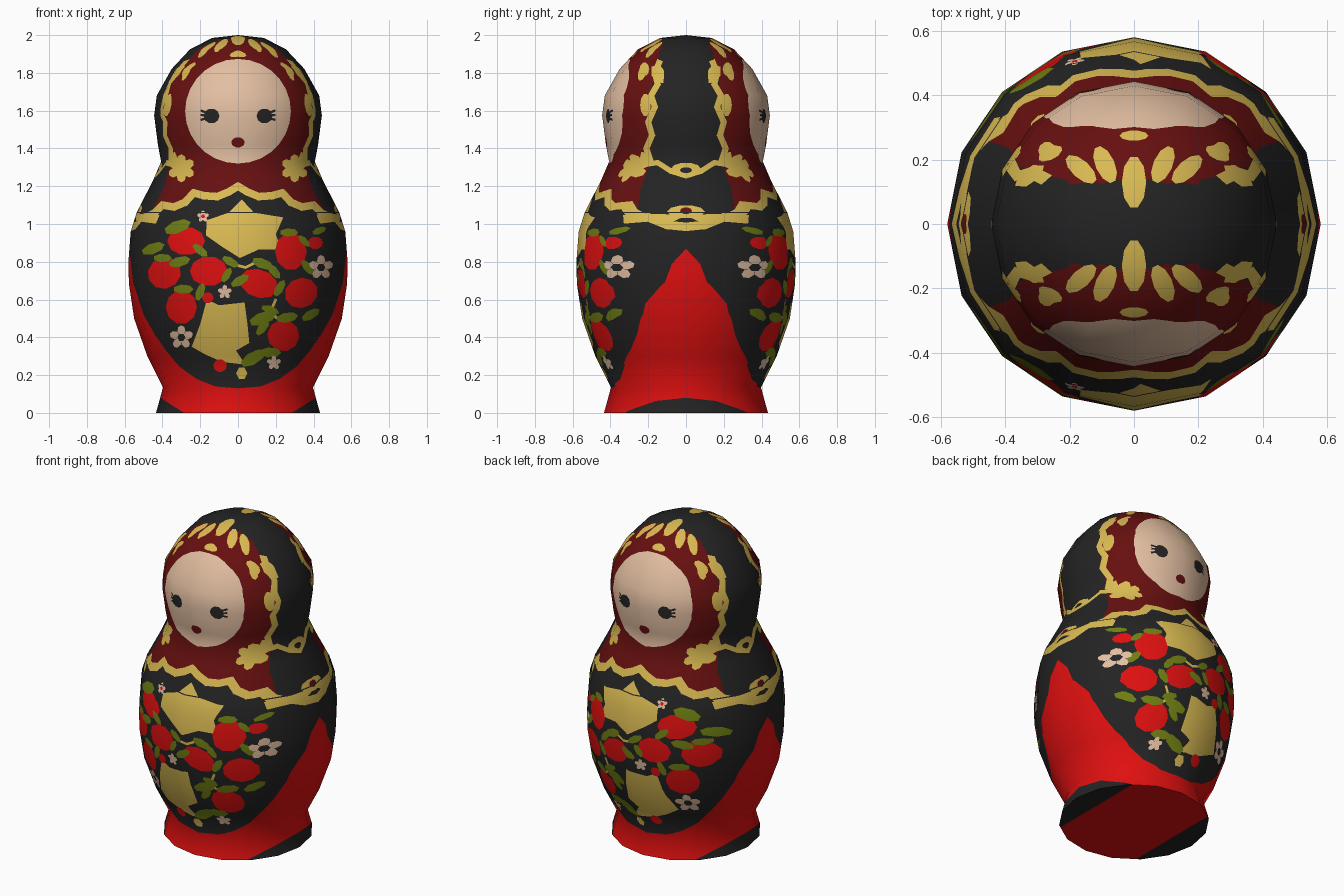
import bpy, bmesh, math
from mathutils import Vector
from mathutils.geometry import tessellate_polygon

if "Cube" in bpy.data.objects:
    bpy.data.objects.remove(bpy.data.objects["Cube"])

COLOURS = {"charcoal": (.017, .017, .017), "red": (.74, .005, .005), "maroon": (.135, .005, .005),
           "gold": (.70, .49, .085), "skin": (.76, .515, .355), "green": (.16, .21, .006)}
NAMES = list(COLOURS)
mats = []
for name, rgb in COLOURS.items():
    m = bpy.data.materials.new(name)
    m.diffuse_color = (*rgb, 1)
    m.use_nodes = True
    m.node_tree.nodes["Principled BSDF"].inputs["Base Color"].default_value = m.diffuse_color
    mats.append(m)

# Turned profile (radius, height), split at the seam where the doll opens
SEAM = 1.06
LOWER = [(.434, 0), (.397, .135), (.48, .30), (.55, .50), (.577, .68), (.581, .79), (.568, .96), (.537, SEAM)]
UPPER = [(.537, SEAM), (.45, 1.23), (.407, 1.33), (.424, 1.42), (.444, 1.575), (.43, 1.68),
         (.352, 1.82), (.254, 1.925), (.137, 1.985), (0, 2)]


def lathe(profile):
    """Spin a profile into a 16-sided shell."""
    bm = bmesh.new()
    vs = [bm.verts.new((r, 0, z)) for r, z in profile]
    es = [bm.edges.new(p) for p in zip(vs, vs[1:])]
    bmesh.ops.spin(bm, geom=vs + es, axis=(0, 0, 1), cent=(0, 0, 0), steps=16, angle=math.tau)
    bmesh.ops.remove_doubles(bm, verts=bm.verts[:], dist=1e-4)
    bmesh.ops.recalc_face_normals(bm, faces=bm.faces[:])
    return bm


shells = {"lower_half": lathe([(0, 0)] + LOWER), "upper_half": lathe(UPPER)}
AXES = {"front": (0, 2), "side": (1, 2), "top": (0, 1)}


def cut_convex(pts, colour, view):
    """Knife a convex outline straight through the shells and colour the faces inside it."""
    i, j = AXES[view]
    us, vs = [p[0] for p in pts], [p[1] for p in pts]
    u0, u1, v0, v1 = min(us), max(us), min(vs), max(vs)

    def overlaps(f):
        c = f.calc_center_bounds()
        if not (u0 - .25 < c[i] < u1 + .25 and v0 - .25 < c[j] < v1 + .25):
            return False
        fu, fv = [v.co[i] for v in f.verts], [v.co[j] for v in f.verts]
        return max(fu) > u0 and min(fu) < u1 and max(fv) > v0 and min(fv) < v1

    for part, bm in shells.items():
        if view == "top" and part == "lower_half":
            continue
        faces = [f for f in bm.faces if overlaps(f)]
        for a, b in zip(pts, pts[1:] + pts[:1]):
            if not faces:
                break
            co, no = Vector((0, 0, 0)), Vector((0, 0, 0))
            co[i], co[j] = a
            no[i], no[j] = a[1] - b[1], b[0] - a[0]
            if no.length < 1e-6:
                continue
            no.normalize()
            geom = list({v for f in faces for v in f.verts}) + list({e for f in faces for e in f.edges}) + faces
            res = bmesh.ops.bisect_plane(bm, geom=geom, dist=1e-5, plane_co=co, plane_no=no)
            faces = [f for f in res["geom"] if isinstance(f, bmesh.types.BMFace)
                     and (f.calc_center_median() - co).dot(no) > 0]
        for f in faces:
            f.material_index = NAMES.index(colour)


def paint(pts, colour, view="front"):
    """Paint any outline; hollow outlines are split into triangles first."""
    pts = [tuple(p) for p in pts]
    n = len(pts)
    if sum(pts[k - 1][0] * pts[k][1] - pts[k][0] * pts[k - 1][1] for k in range(n)) < 0:
        pts.reverse()
    turn = [(pts[k - 1][0] - pts[k - 2][0]) * (pts[k][1] - pts[k - 1][1])
            - (pts[k - 1][1] - pts[k - 2][1]) * (pts[k][0] - pts[k - 1][0]) for k in range(n)]
    if min(turn) >= -1e-9:
        cut_convex(pts, colour, view)
    else:
        for tri in tessellate_polygon([[Vector((*p, 0)) for p in pts]]):
            paint([pts[k] for k in tri], colour, view)


def blob(x, z, rx, rz, colour, deg=0, view="front", n=10):
    c, s = math.cos(math.radians(deg)), math.sin(math.radians(deg))
    ring = [(rx * math.cos(math.tau * k / n), rz * math.sin(math.tau * k / n)) for k in range(n)]
    paint([(x + a * c - b * s, z + a * s + b * c) for a, b in ring], colour, view)


def stroke(pts, width, colour, view="front"):
    for a, b in zip(pts, pts[1:]):
        a, b = Vector(a), Vector(b)
        d = (b - a).normalized()
        s = Vector((-d.y, d.x)) * width / 2
        a, b = a - d * width * .25, b + d * width * .25
        paint([a - s, b - s, b + s, a + s], colour, view)


def flower(x, z, r, colour, centre, petals=5):
    for k in range(petals):
        a = math.tau * k / petals + math.pi / 2
        blob(x + r * .62 * math.cos(a), z + r * .62 * math.sin(a), r * .45, r * .36, colour, math.degrees(a), n=7)
    blob(x, z, r * .36, r * .36, centre, n=6)


def mirrored(half):
    """Full outline from the right half, which starts and ends on the centre line."""
    return half + [(-x, z) for x, z in reversed(half) if x > 0]


# Red skirt around the dark apron oval, and the dark corners of the foot
paint([(-.7, -.1), (.7, -.1), (.7, .886), (-.7, .886)], "red")
APRON = [(0, .13), (.12, .14), (.22, .18), (.31, .245), (.385, .335), (.44, .415), (.50, .52),
         (.555, .69), (.577, .886), (.6, 1.0), (0, 1.0)]
paint(mirrored(APRON), "charcoal")
for s in (-1, 1):
    paint([(s * .285, -.02), (s * .285, 0), (s * .42, .085), (s * .6, .085), (s * .6, -.02)], "charcoal")

# Maroon headscarf with a scalloped gold hem
HEM = [(0, 1.20), (.05, 1.17), (.11, 1.145), (.18, 1.15), (.235, 1.165), (.28, 1.115), (.34, 1.09),
       (.40, 1.10), (.44, 1.06), (.49, 1.035), (.53, 1.03)]
HOOD = [(.45, 1.08), (.39, 1.2), (.355, 1.33), (.385, 1.45), (.40, 1.6), (.36, 1.72), (.30, 1.83),
        (.2, 1.933), (.1, 1.972), (0, 1.985)]
paint(mirrored(HEM[:9] + HOOD), "maroon")
for s in (-1, 1):
    stroke([(s * x, z) for x, z in HEM], .04, "gold")

# Gold trim along the hood edge, on both sides of each ear
EDGE = [(.14, 1.86), (.165, 1.80), (.15, 1.74), (.185, 1.68), (.165, 1.62), (.20, 1.54), (.18, 1.47), (.21, 1.40),
        (.19, 1.34)]
for s in (-1, 1):
    stroke([(s * y, z) for y, z in EDGE], .032, "gold", "side")
    blob(s * .215, 1.63, .028, .06, "gold", view="side")
    blob(s * .22, 1.82, .026, .036, "gold", view="side")
    stroke([(s * .26, 1.31), (s * .15, 1.325), (s * .08, 1.28), (0, 1.255)], .028, "gold", "side")
    stroke([(s * .32, 1.025), (s * .2, 1.035), (s * .1, .995), (0, .985)], .045, "gold", "side")
# Gold side flowers at the neck and shoulder
blob(0, 1.29, .08, .036, "gold", view="side")
blob(0, 1.285, .032, .016, "charcoal", view="side")
blob(0, 1.065, .10, .035, "gold", view="side")
blob(0, 1.07, .032, .018, "maroon", view="side")

# Fan of gold petals on the crown, front and back
for t in (-1, 1):
    blob(0, t * .13, .038, .082, "gold", view="top")
    blob(0, t * .275, .045, .016, "gold", view="top")
    for s in (-1, 1):
        blob(s * .09, t * .185, .03, .062, "gold", s * t * -24, "top")
        blob(s * .165, t * .17, .028, .06, "gold", s * t * -48, "top")
        blob(s * .27, t * .228, .028, .028, "gold", view="top")
        blob(s * .325, t * .15, .055, .025, "gold", s * t * -35, "top", 6)

# Face, eyes with lashes, mouth
blob(0, 1.597, .28, .277, "skin", n=28)
for s in (-1, 1):
    blob(s * .14, 1.572, .042, .04, "charcoal")
    for dz in (-.02, .005, .028):
        stroke([(s * .165, 1.572 + dz * .6), (s * .195, 1.572 + dz)], .012, "charcoal")
    # Gold shoulder sprays
    flower(s * .30, 1.295, .07, "gold", "gold", 6)
    stroke([(s * .33, 1.33), (s * .345, 1.37)], .03, "gold")
blob(0, 1.432, .036, .027, "maroon")

# Apron: gold blossoms
paint([(.02, 1.13), (.085, 1.06), (.24, 1.035), (.20, .945), (.23, .865), (.11, .865), (.01, .82),
       (-.085, .88), (-.17, .94), (-.165, 1.02), (-.05, 1.06)], "gold")
paint([(-.165, .60), (-.1, .57), (.035, .585), (.05, .47), (.06, .37), (-.01, .33), (.04, .255),
       (-.085, .27), (-.175, .31), (-.245, .35), (-.2, .47)], "gold")
blob(.02, .21, .03, .035, "gold", n=6)
stroke([(-.04, .79), (.04, .77), (.10, .80)], .015, "gold")
stroke([(.20, .60), (.17, .53), (.21, .50)], .015, "gold")

# Apron: strawberries
for x, z, rx, rz, deg in [(-.275, .91, .10, .076, 0), (-.39, .74, .09, .083, 25), (-.155, .75, .10, .08, 0),
                          (-.30, .56, .083, .09, 0), (.28, .855, .085, .10, 0), (.11, .685, .105, .075, -20),
                          (.335, .635, .09, .08, 20), (.24, .41, .085, .085, 30), (-.095, .25, .036, .034, 0),
                          (.41, .90, .04, .034, 0), (-.16, .61, .03, .03, 0)]:
    blob(x, z, rx, rz, "red", deg)

# Apron: leaves
for x, z, r, deg in [(-.45, .87, .065, 20), (-.32, .985, .075, 20), (-.20, .86, .05, -40), (-.31, .80, .06, 15),
                     (-.40, .82, .05, 0), (-.04, .80, .05, -30), (-.06, .73, .045, 60), (.01, .70, .055, 30),
                     (.13, .79, .06, -20), (.19, .75, .05, -50), (.37, .77, .05, -50), (.27, .955, .05, 0),
                     (.22, .66, .05, 60), (.13, .50, .075, 20), (.17, .545, .05, -20), (.26, .505, .06, 10),
                     (.385, .52, .055, 30), (-.20, .64, .05, 70), (-.29, .655, .055, 0), (.08, .29, .075, 30),
                     (.17, .32, .06, 0), (.43, .965, .04, 20), (.35, .91, .04, -45), (.13, .45, .05, 50)]:
    blob(x, z, r, r * .45, "green", deg, n=7)

# Apron: pale little flowers
for x, z, r, centre in [(.44, .77, .062, "charcoal"), (-.30, .40, .06, "charcoal"), (.19, .265, .036, "skin"),
                        (-.07, .64, .036, "skin"), (-.185, 1.04, .03, "red")]:
    flower(x, z, r, "skin", centre)

# Thin dark seam where the two halves meet
paint([(-.7, SEAM - .003), (.7, SEAM - .003), (.7, SEAM + .003), (-.7, SEAM + .003)], "charcoal")

# Smooth normals that follow the turned profile, so the cuts do not show in the shading
PROFILE = LOWER + UPPER[1:]
seg = [Vector((b[1] - a[1], a[0] - b[0])).normalized() for a, b in zip(PROFILE, PROFILE[1:])]
slopes = [seg[0]] + [(a + b).normalized() for a, b in zip(seg, seg[1:])] + [Vector((0, 1))]


def smooth_normal(co):
    k = max(i for i in range(len(seg)) if i == 0 or PROFILE[i][1] <= co.z + 1e-6)
    t = (co.z - PROFILE[k][1]) / (PROFILE[k + 1][1] - PROFILE[k][1])
    n = slopes[k].lerp(slopes[k + 1], min(max(t, 0), 1))
    r = math.hypot(co.x, co.y) or 1
    return Vector((n.x * co.x / r, n.x * co.y / r, n.y)).normalized()


for part, bm in shells.items():
    for f in bm.faces:
        f.smooth = True
    me = bpy.data.meshes.new(part)
    bm.to_mesh(me)
    bm.free()
    for m in mats:
        me.materials.append(m)
    ob = bpy.data.objects.new(part, me)
    bpy.context.collection.objects.link(ob)
    normals = [Vector((0, 0, -1))] * len(me.loops)
    for p in me.polygons:
        if p.normal.z > -.95:      # the underside stays flat
            for li in p.loop_indices:
                normals[li] = smooth_normal(me.vertices[me.loops[li].vertex_index].co)
    me.normals_split_custom_set(normals)
